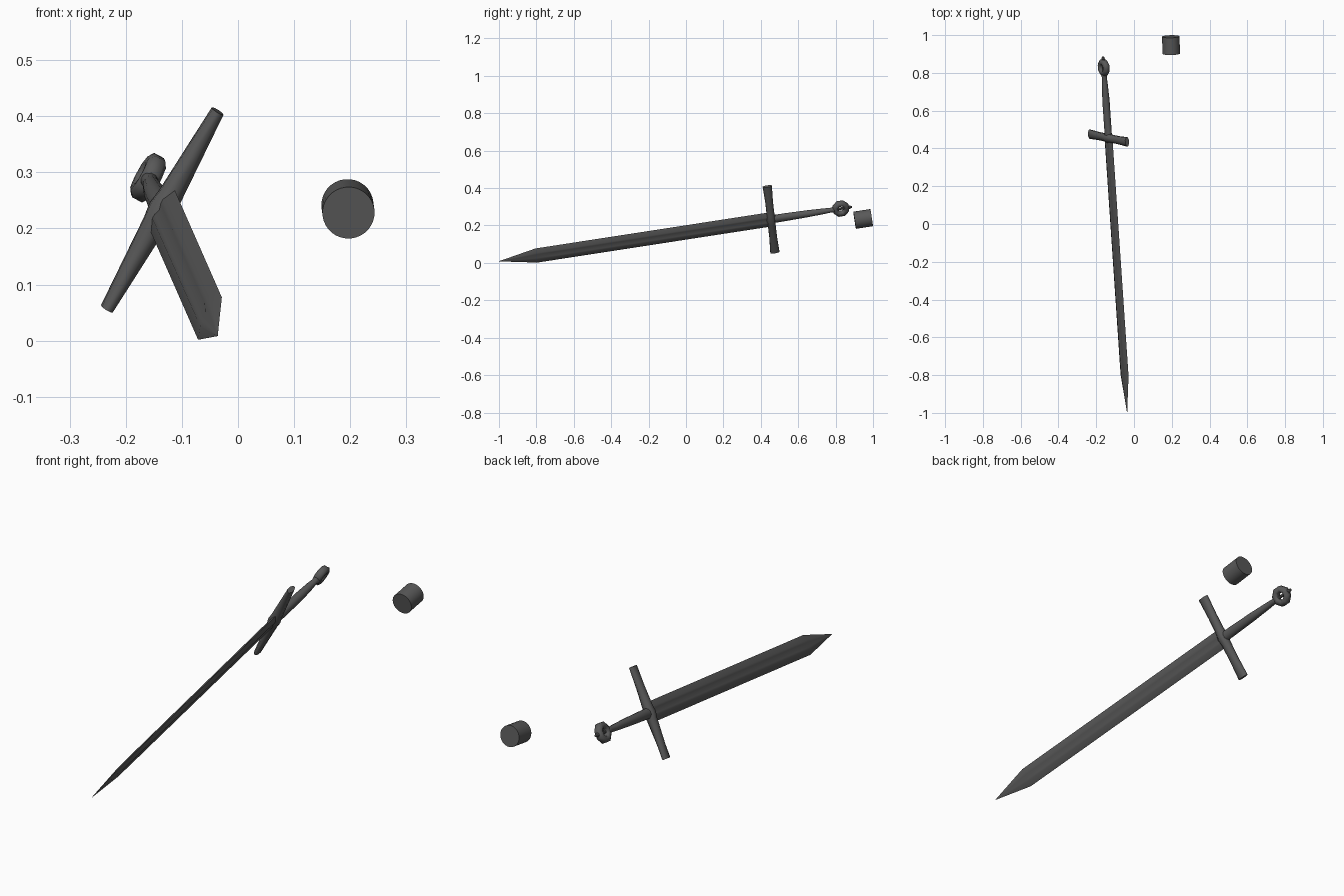
import bpy, bmesh, math
from mathutils import Matrix, Vector

if "Cube" in bpy.data.objects:
    bpy.data.objects.remove(bpy.data.objects["Cube"])

# Sword frame: local X along the guard, Y towards the pommel, Z through the flat
d = Vector((-0.0668, 0.986, 0.152)).normalized()
w = Vector((0.485, -0.089, 0.869))
w = (w - d * w.dot(d)).normalized()
n = w.cross(d)
ROT = Matrix((w, d, n)).transposed().to_4x4()
SWORD = Matrix.Translation((-0.135, 0.455, 0.233)) @ ROT

STEEL = bpy.data.materials.new("dark_steel")
STEEL.diffuse_color = (0.1, 0.1, 0.1, 1)
STEEL.use_nodes = True
STEEL.node_tree.nodes["Principled BSDF"].inputs["Base Color"].default_value = STEEL.diffuse_color


def finish(name, bm, matrix, angle):
    bmesh.ops.recalc_face_normals(bm, faces=bm.faces)
    mesh = bpy.data.meshes.new(name)
    bm.to_mesh(mesh)
    bm.free()
    mesh.materials.append(STEEL)
    ob = bpy.data.objects.new(name, mesh)
    bpy.context.collection.objects.link(ob)
    ob.matrix_world = matrix
    bpy.ops.object.select_all(action='DESELECT')
    bpy.context.view_layer.objects.active = ob
    ob.select_set(True)
    bpy.ops.object.shade_smooth_by_angle(angle=math.radians(angle))
    return ob


def loft(name, rings, matrix=SWORD, closed=False, angle=35):
    bm = bmesh.new()
    loops = [[bm.verts.new(p) for p in ring] for ring in rings]
    count = len(rings[0])
    pairs = list(zip(loops, loops[1:]))
    if closed:
        pairs.append((loops[-1], loops[0]))
    for a, b in pairs:
        for i in range(count):
            j = (i + 1) % count
            bm.faces.new((a[i], a[j], b[j], b[i]))
    if not closed:
        bm.faces.new(loops[0])
        bm.faces.new(loops[-1])
    return finish(name, bm, matrix, angle)


def ellipse(a, b, sides):
    return [(a * math.cos(t), b * math.sin(t))
            for t in ((i + 0.5) * 2 * math.pi / sides for i in range(sides))]


# Blade: flattened section with a shallow fuller running out near the point
def blade_ring(y, half, thick, dip):
    top = [(half, 0), (half * .45, thick), (half * .25, thick),
           (0, thick - dip), (-half * .25, thick), (-half * .45, thick)]
    low = [(-half, 0)] + [(x, -z) for x, z in reversed(top[1:])]
    return [(x, y, z) for x, z in top + low]


loft("blade", [blade_ring(0.01, .0435, .011, .003),
               blade_ring(-1.18, .0435, .010, .003),
               blade_ring(-1.273, .0435, .009, 0),
               blade_ring(-1.475, .0006, .0006, 0)])

# Crossguard: thick in the middle, arms thinning towards broad ends
guard = [(0, .027, .027), (.028, .022, .023), (.11, .022, .018), (.203, .0265, .012)]
stations = [(-x, a, b) for x, a, b in reversed(guard[1:])] + guard
loft("crossguard", [[(x, p, q) for p, q in ellipse(a, b, 8)] for x, a, b in stations],
     angle=60)

# Grip, then the tang running through the pommel to its button
grip = [(0.01, .023, .018), (.08, .022, .019), (.2, .019, .020),
        (.29, .015, .016), (.325, .013, .013), (.34, .016, .016), (.35, .012, .012)]
loft("grip", [[(p, y, q) for p, q in ellipse(a, b, 12)] for y, a, b in grip])
tang = [(.34, .007), (.42, .007), (.423, .010), (.438, .005)]
loft("tang", [[(p, y, q) for p, q in ellipse(r, r, 8)] for y, r in tang])

# Pommel: eight-sided ring with chamfered section
section = [(.046, -.010), (.046, .010), (.034, .018), (.023, .017),
           (.018, .010), (.018, -.010), (.023, -.017), (.034, -.018)]
rings = []
for i in range(8):
    t = (i + .5) * math.pi / 4
    rings.append([(r * math.cos(t), .378 + r * math.sin(t), z) for r, z in section])
loft("pommel", rings, closed=True, angle=60)

# Loose cylinder beside the pommel
tilt = Vector((-0.02, 0.988, 0.152)).to_track_quat('Z', 'Y').to_matrix().to_4x4()
cyl = [[(p, q, z) for p, q in ellipse(.0465, .0465, 32)] for z in (-.046, .046)]
loft("loose_cylinder", cyl, Matrix.Translation((0.196, 0.947, 0.235)) @ tilt)
